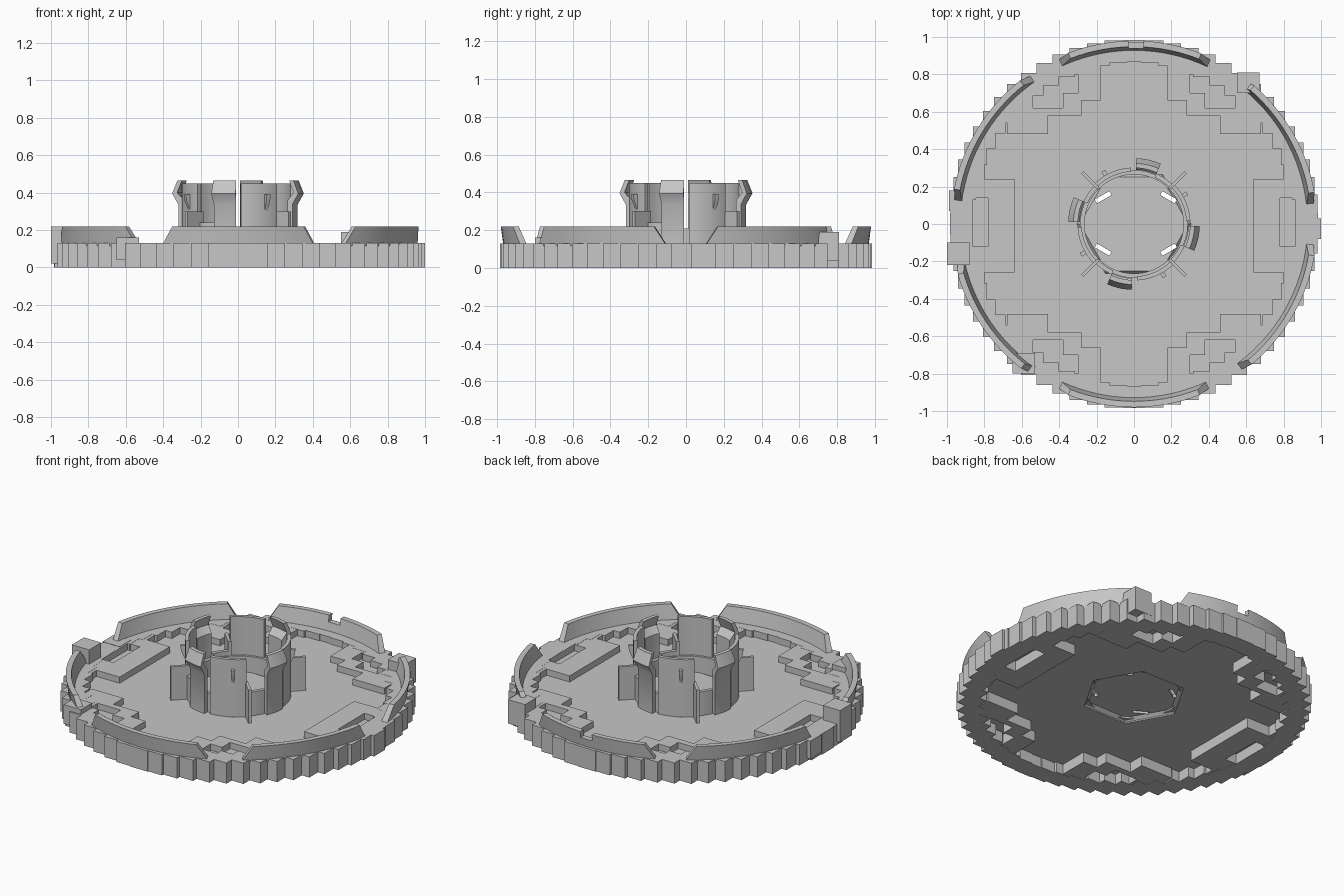
import bpy, bmesh, math
from mathutils import Matrix, Vector

if "Cube" in bpy.data.objects:
    bpy.data.objects.remove(bpy.data.objects["Cube"])

grey = bpy.data.materials.new("warm_grey")
grey.diffuse_color = (0.57, 0.57, 0.57, 1)
grey.use_nodes = True
grey.node_tree.nodes["Principled BSDF"].inputs["Base Color"].default_value = grey.diffuse_color


def finish(name, bm, smooth=False):
    bmesh.ops.recalc_face_normals(bm, faces=bm.faces)
    me = bpy.data.meshes.new(name)
    bm.to_mesh(me)
    bm.free()
    me.materials.append(grey)
    ob = bpy.data.objects.new(name, me)
    bpy.context.collection.objects.link(ob)
    if smooth:
        bpy.ops.object.select_all(action='DESELECT')
        ob.select_set(True)
        bpy.context.view_layer.objects.active = ob
        bpy.ops.object.shade_smooth_by_angle(angle=math.radians(30))
    return ob


def add_box(bm, x0, x1, y0, y1, z0, z1, turn=0):
    c = Vector(((x0 + x1) / 2, (y0 + y1) / 2, (z0 + z1) / 2))
    m = (Matrix.Translation(c) @ Matrix.Rotation(math.radians(turn), 4, 'Z')
         @ Matrix.Diagonal((x1 - x0, y1 - y0, z1 - z0, 1)))
    bmesh.ops.create_cube(bm, size=1, matrix=m)


def add_hexagon(bm, r0, r1, z0, z1):
    m = Matrix.Translation((0, 0, (z0 + z1) / 2)) @ Matrix.Rotation(math.pi / 6, 4, 'Z')
    bmesh.ops.create_cone(bm, cap_ends=True, segments=6, radius1=r0, radius2=r1,
                          depth=z1 - z0, matrix=m)


def add_arc(bm, a0, a1, profile, slant=0, steps=16):
    """Sweep a closed (radius, z) profile; slant trims the ends toward the top."""
    zs = [p[1] for p in profile]
    lo, hi = min(zs), max(zs)
    rings = []
    for i in range(steps + 1):
        t = i / steps
        ring = []
        for r, z in profile:
            s = slant * (z - lo) / (hi - lo)
            a = math.radians(a0 + s + (a1 - a0 - 2 * s) * t)
            ring.append(bm.verts.new((r * math.cos(a), r * math.sin(a), z)))
        rings.append(ring)
    n = len(profile)
    for p, q in zip(rings, rings[1:]):
        for k in range(n):
            bm.faces.new((p[k], p[(k + 1) % n], q[(k + 1) % n], q[k]))
    bm.faces.new(rings[0])
    bm.faces.new(rings[-1])


def cut(ob, cutter):
    mod = ob.modifiers.new("cut", 'BOOLEAN')
    mod.operation = 'DIFFERENCE'
    mod.solver = 'EXACT'
    mod.object = cutter
    cutter.hide_render = True
    cutter.hide_viewport = True


BASE, FLOOR, TOP = 0.065, 0.09, 0.13

# Thin floor disc, raised clear of the ground
bm = bmesh.new()
bmesh.ops.create_cone(bm, cap_ends=True, segments=64, radius1=.92, radius2=.92, depth=FLOOR - BASE,
                      matrix=Matrix.Translation((0, 0, (FLOOR + BASE) / 2)))
floor = finish("floor_disc", bm)
bm = bmesh.new()
add_hexagon(bm, .30, .30, 0, .2)
cut(floor, finish("hexagon_cutter", bm))

# Hexagonal hub plate: chamfered hollow below, four slots through it
bm = bmesh.new()
add_hexagon(bm, .325, .29, BASE + .001, .11)
plate = finish("hub_plate", bm)
bm = bmesh.new()
add_hexagon(bm, .325, .275, BASE - .01, .09)
cut(plate, finish("hollow_cutter", bm))
bm = bmesh.new()
for sx in (-1, 1):
    for sy in (-1, 1):
        x, y = .175 * sx + .01, .14 * sy + .003
        add_box(bm, x - .045, x + .045, y - .012, y + .012, -.1, .2, -30 * sx * sy)
cut(plate, finish("slot_cutter", bm))

# Stepped block clusters with stepped pockets, laid out on a square grid
diag = [(.18, .46, .66, .86), (.28, .60, .58, .80), (.46, .68, .48, .72), (.60, .80, .54, .66)]
diag_holes = [(.30, .44, .70, .80), (.38, .54, .62, .74)]
side = [(.64, .92, -.26, .24), (.80, .92, -.42, .42)]
side_holes = [(.78, .86, -.12, .14)]


def inside(boxes, x, y):
    return any(b[0] < x < b[1] and b[2] < y < b[3] for b in boxes)


def is_block(i, j):
    x, y = (i + .5) * CELL, (j + .5) * CELL
    if math.hypot(x, y) > .92:
        return False
    in_diag = inside(diag, abs(x), abs(y)) and not inside(diag_holes, abs(x), abs(y))
    in_side = inside(side, abs(x), y) and not inside(side_holes, abs(x), y)
    return in_diag or in_side


CELL = .02
bm = bmesh.new()
for i in range(-50, 50):
    for j in range(-50, 50):
        if not is_block(i, j):
            continue
        x0, x1, y0, y1 = i * CELL, (i + 1) * CELL, j * CELL, (j + 1) * CELL
        walls = [((x0, y0), (x1, y0), 0, -1), ((x1, y0), (x1, y1), 1, 0),
                 ((x1, y1), (x0, y1), 0, 1), ((x0, y1), (x0, y0), -1, 0)]
        for z in (.001, TOP - .001):
            bm.faces.new([bm.verts.new((*w[0], z)) for w in walls])
        for p, q, di, dj in walls:
            if not is_block(i + di, j + dj):
                bm.faces.new([bm.verts.new(v) for v in (
                    (*p, .001), (*q, .001), (*q, TOP - .001), (*p, TOP - .001))])
bmesh.ops.remove_doubles(bm, verts=bm.verts, dist=.001)
bmesh.ops.recalc_face_normals(bm, faces=bm.faces)
bmesh.ops.dissolve_limit(bm, angle_limit=.02, verts=bm.verts, edges=bm.edges)
finish("block_clusters", bm)

# Ring of upright edge blocks
bm = bmesh.new()
for i in range(60):
    a = math.tau * i / 60
    x, y = .925 * math.cos(a), .925 * math.sin(a)
    add_box(bm, x - .06, x + .06, y - .06, y + .06, 0, TOP)
add_box(bm, .88, 1.0, -.08, .03, 0, TOP)
finish("edge_blocks", bm)

# Odd blocks on the rim, some of them taller
bm = bmesh.new()
add_box(bm, -.99, -.87, .07, .18, .02, TOP + .002)
add_box(bm, -1, -.88, -.22, -.10, .02, .22)
add_box(bm, .55, .67, .70, .81, .04, .19)
add_box(bm, -.65, -.53, -.80, -.69, .04, .16)
finish("rim_posts", bm)

# Flared rim walls
wall = [(.925, .115), (.948, .22), (.980, .22), (.965, .115)]
bm = bmesh.new()
add_box(bm, -.03, .05, .85, 1.05, .18, .3)
notch = finish("notch_cutter", bm)
for a0, a1 in ((64.5, 115), (124.5, 173), (192, 236), (245, 295), (306, 354), (6, 53)):
    bm = bmesh.new()
    add_arc(bm, a0, a1, wall, slant=4)
    ob = finish("rim_wall", bm, True)
    if a0 == 64.5:
        cut(ob, notch)

# Hub base wall
bm = bmesh.new()
add_arc(bm, 0, 359.9, [(.265, .08), (.265, .21), (.288, .21), (.288, .08)], steps=48)
finish("hub_base", bm, True)

# Hub clips, panels, hooks, sills and fins, repeated around four quarters
clip = [(.290, .08), (.290, .36), (.325, .40), (.300, .465), (.324, .465),
        (.352, .395), (.318, .335), (.318, .08)]
panel = [(.280, .08), (.280, .45), (.302, .45), (.302, .08)]
hook = [(.295, .29), (.295, .39), (.328, .39), (.325, .36)]
sill = [(.272, .08), (.272, .24), (.295, .24), (.295, .08)]
for q in range(4):
    t = 90 * q
    for name, a0, a1, prof in (("hub_clip", -24, -2, clip), ("hub_panel", 3, 44, panel),
                               ("panel_hook", 28, 32, hook), ("window_sill", 44, 66, sill)):
        bm = bmesh.new()
        add_arc(bm, a0 + t, a1 + t, prof, steps=8)
        finish(name, bm, True)
    bm = bmesh.new()
    add_box(bm, .27, .39, -.009, .009, .08, .30)
    bmesh.ops.rotate(bm, verts=bm.verts, cent=(0, 0, 0),
                     matrix=Matrix.Rotation(math.radians(45 + t), 3, 'Z'))
    finish("hub_fin", bm)
